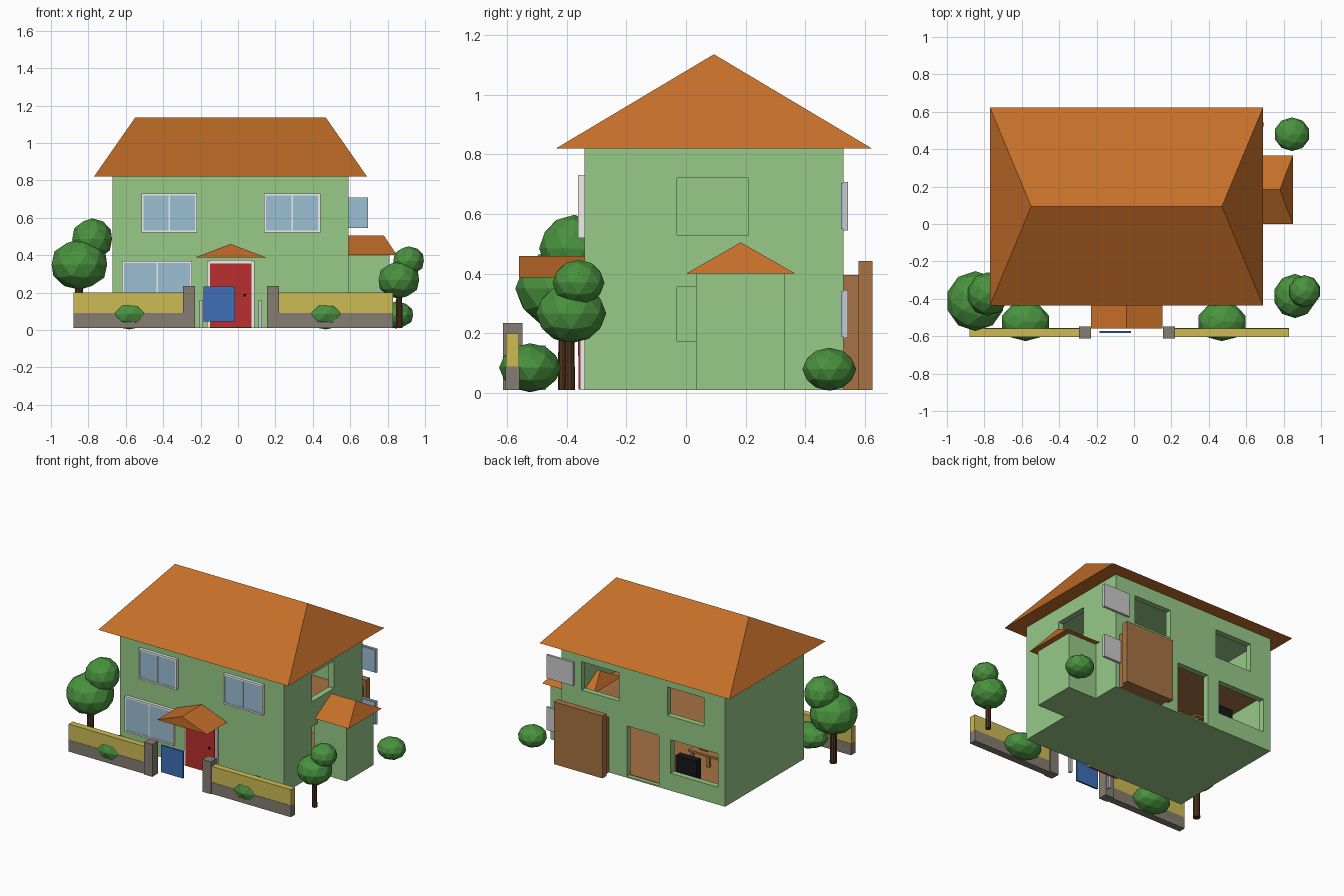
import bpy, bmesh
from mathutils import Matrix

if "Cube" in bpy.data.objects:
    bpy.data.objects.remove(bpy.data.objects["Cube"])


def material(name, r, g, b):
    m = bpy.data.materials.new(name)
    m.diffuse_color = (*[(c / 255) ** 2.2 for c in (r, g, b)], 1)
    m.use_nodes = True
    m.node_tree.nodes["Principled BSDF"].inputs["Base Color"].default_value = m.diffuse_color
    return m


GREEN = material("wall_green", 150, 200, 135)
TILE = material("roof_tile", 195, 110, 45)
WOOD = material("wood", 165, 115, 70)
BARK = material("bark", 85, 55, 35)
LEAF = material("leaf", 75, 145, 65)
RED = material("red", 185, 50, 50)
BLUE = material("blue", 65, 110, 180)
GLASS = material("glass", 155, 190, 212)
WHITE = material("white", 240, 240, 235)
YELLOW = material("yellow", 203, 186, 85)
STONE = material("stone", 132, 124, 114)
BLACK = material("black", 30, 30, 33)


def finish(name, bm, mat):
    bmesh.ops.recalc_face_normals(bm, faces=bm.faces[:])
    me = bpy.data.meshes.new(name)
    bm.to_mesh(me)
    bm.free()
    ob = bpy.data.objects.new(name, me)
    bpy.context.collection.objects.link(ob)
    if mat:
        me.materials.append(mat)
    return ob


def box(name, x, y, z, mat=None):
    """Box from (low, high) ranges."""
    bm = bmesh.new()
    bmesh.ops.create_cube(bm, size=1)
    for v in bm.verts:
        v.co = [r[0] if c < 0 else r[1] for c, r in zip(v.co, (x, y, z))]
    return finish(name, bm, mat)


def hull(name, points, mat):
    bm = bmesh.new()
    for p in points:
        bm.verts.new(p)
    bmesh.ops.convex_hull(bm, input=bm.verts[:])
    bmesh.ops.dissolve_limit(bm, angle_limit=0.01, verts=bm.verts[:], edges=bm.edges[:])
    return finish(name, bm, mat)


def hip_roof(name, x, y, z, ridge, mat=TILE):
    ym = sum(y) / 2
    eaves = [(a, b, z[0]) for a in x for b in y]
    return hull(name, eaves + [(a, ym, z[1]) for a in ridge], mat)


def leaves(name, centre, radii):
    bm = bmesh.new()
    bmesh.ops.create_icosphere(bm, subdivisions=2, radius=1,
                               matrix=Matrix.Translation(centre) @ Matrix.Diagonal((*radii, 1)))
    return finish(name, bm, LEAF)


def trunk(name, x, y, height, r):
    bm = bmesh.new()
    bmesh.ops.create_cone(bm, cap_ends=True, segments=10, radius1=r, radius2=r * 0.9,
                          depth=height, matrix=Matrix.Translation((x, y, 0.01 + height / 2)))
    return finish(name, bm, BARK)


def cut(target, cutter):
    cutter.hide_render = True
    mod = target.modifiers.new("cut", 'BOOLEAN')
    mod.operation, mod.solver, mod.object = 'DIFFERENCE', 'EXACT', cutter
    bpy.context.view_layer.objects.active = target
    bpy.ops.object.modifier_apply(modifier=mod.name)
    bpy.data.objects.remove(cutter)


def window(name, x, z, y, sashes=2):
    """Frame bars with glass just behind their front; y is the front face."""
    t, depth = 0.011, (y, y + 0.022)
    box(name + "_frame_bottom", x, depth, (z[0], z[0] + t), WHITE)
    box(name + "_frame_top", x, depth, (z[1] - t, z[1]), WHITE)
    for i in range(sashes + 1):
        cx = x[0] + t / 2 + (x[1] - x[0] - t) * i / sashes
        w = t / 2 if i in (0, sashes) else t / 3
        box(f"{name}_bar_{i}", (cx - w, cx + w), depth, (z[0] + t, z[1] - t), WHITE)
    box(name + "_glass", (x[0] + t, x[1] - t), (y + 0.004, y + 0.012), (z[0] + t, z[1] - t), GLASS)


# House shell, openings run through front and back walls
walls = box("house_walls", (-0.67, 0.59), (-0.34, 0.527), (0.01, 0.82), GREEN)
cut(walls, box("room_cutter", (-0.63, 0.55), (-0.30, 0.487), (0.02, 0.80)))
front_windows = [((-0.515, -0.22), (0.52, 0.73)), ((0.14, 0.44), (0.52, 0.73)),
                 ((-0.62, -0.245), (0.125, 0.37))]
for i, (x, z) in enumerate(front_windows):
    inner = (x[0] + 0.006, x[1] - 0.006), (z[0] + 0.006, z[1] - 0.006)
    cut(walls, box("opening_cutter", inner[0], (-0.5, 0.7), inner[1]))
    window(f"front_window_{i}", x, z, -0.362)
cut(walls, box("door_cutter", (-0.16, 0.085), (-0.5, 0.7), (0.02, 0.37)))
for z in ((0.53, 0.72), (0.175, 0.355)):
    cut(walls, box("side_cutter", (0.5, 0.7), (-0.03, 0.21), z))

# Floors
box("ground_floor", (-0.64, 0.56), (-0.31, 0.50), (0.0105, 0.024), WOOD)
box("upper_floor", (-0.64, 0.56), (-0.31, 0.50), (0.40, 0.42), WOOD)

# Main roof
hip_roof("main_roof", (-0.77, 0.69), (-0.435, 0.622), (0.82, 1.135), (-0.55, 0.47))

# Side extension with its roof reaching into the house
box("extension_walls", (0.56, 0.81), (0.033, 0.332), (0.01, 0.405), GREEN)
hip_roof("extension_roof", (0.46, 0.85), (0.0, 0.367), (0.40, 0.505), (0.53, 0.78))

# Front door with frame, handle and gabled porch roof
box("front_door", (-0.15, 0.073), (-0.36, -0.33), (0.012, 0.355), RED)
for n, x in (("left", (-0.165, -0.15)), ("right", (0.073, 0.088))):
    box(f"door_frame_{n}", x, (-0.355, -0.33), (0.01, 0.37), WHITE)
box("door_frame_top", (-0.15, 0.073), (-0.355, -0.33), (0.355, 0.375), WHITE)
box("door_handle", (0.03, 0.042), (-0.37, -0.36), (0.18, 0.192), BLACK)
hull("porch_roof", [(x, y, z) for y in (-0.56, -0.335)
                    for x, z in ((-0.23, 0.387), (0.153, 0.387), (-0.04, 0.46))], TILE)

# Loose side windows standing at the back corner
for n, z in (("lower", (0.185, 0.345)), ("upper", (0.545, 0.708))):
    box(f"side_window_{n}_frame", (0.49, 0.695), (0.526, 0.542), z)
    box(f"side_window_{n}_glass", (0.495, 0.692), (0.519, 0.527), (z[0] + 0.004, z[1] - 0.004), GLASS)

# Back cupboard
box("cupboard_body", (0.225, 0.56), (0.50, 0.58), (0.01, 0.395), WOOD)
box("cupboard_front", (0.206, 0.58), (0.578, 0.624), (0.01, 0.443), WOOD)

# Indoor furniture
box("table_top", (-0.54, -0.24), (0.10, 0.32), (0.20, 0.215), WOOD)
for i, (x, y) in enumerate([(a, b) for a in (-0.53, -0.27) for b in (0.11, 0.29)]):
    box(f"table_leg_{i}", (x, x + 0.02), (y, y + 0.02), (0.024, 0.20), WOOD)
box("red_bowl", (-0.36, -0.30), (0.22, 0.28), (0.215, 0.24), RED)
box("stove", (-0.41, -0.25), (0.42, 0.47), (0.024, 0.235), BLACK)

# Garden wall, pillars, gate
for n, wx, px in (("left", (-0.88, -0.29), (-0.295, -0.23)), ("right", (0.215, 0.83), (0.155, 0.22))):
    box(f"garden_wall_base_{n}", wx, (-0.605, -0.557), (0.01, 0.09), STONE)
    box(f"garden_wall_top_{n}", wx, (-0.603, -0.559), (0.09, 0.20), YELLOW)
    box(f"pillar_{n}", px, (-0.613, -0.548), (0.01, 0.235), STONE)
box("gate", (-0.185, -0.015), (-0.584, -0.572), (0.045, 0.232), BLUE)
for n, x in (("left", -0.205), ("right", 0.11)):
    box(f"gate_post_{n}", (x, x + 0.018), (-0.487, -0.469), (0.01, 0.16))

# Trees
trunk("left_trunk", -0.85, -0.405, 0.28, 0.024)
leaves("left_tree_crown", (-0.848, -0.412, 0.35), (0.156, 0.16, 0.135))
leaves("left_tree_top", (-0.78, -0.375, 0.485), (0.112, 0.117, 0.112))
trunk("right_trunk", 0.862, -0.39, 0.22, 0.018)
leaves("right_tree_crown", (0.86, -0.385, 0.267), (0.114, 0.118, 0.10))
leaves("right_tree_top", (0.912, -0.36, 0.37), (0.086, 0.087, 0.077))

# Bushes
for i, (c, r) in enumerate([((-0.58, -0.522, 0.085), (0.132, 0.104, 0.082)),
                            ((0.47, -0.522, 0.085), (0.132, 0.104, 0.082)),
                            ((0.845, 0.48, 0.08), (0.096, 0.09, 0.072))]):
    leaves(f"bush_{i}", c, r)
